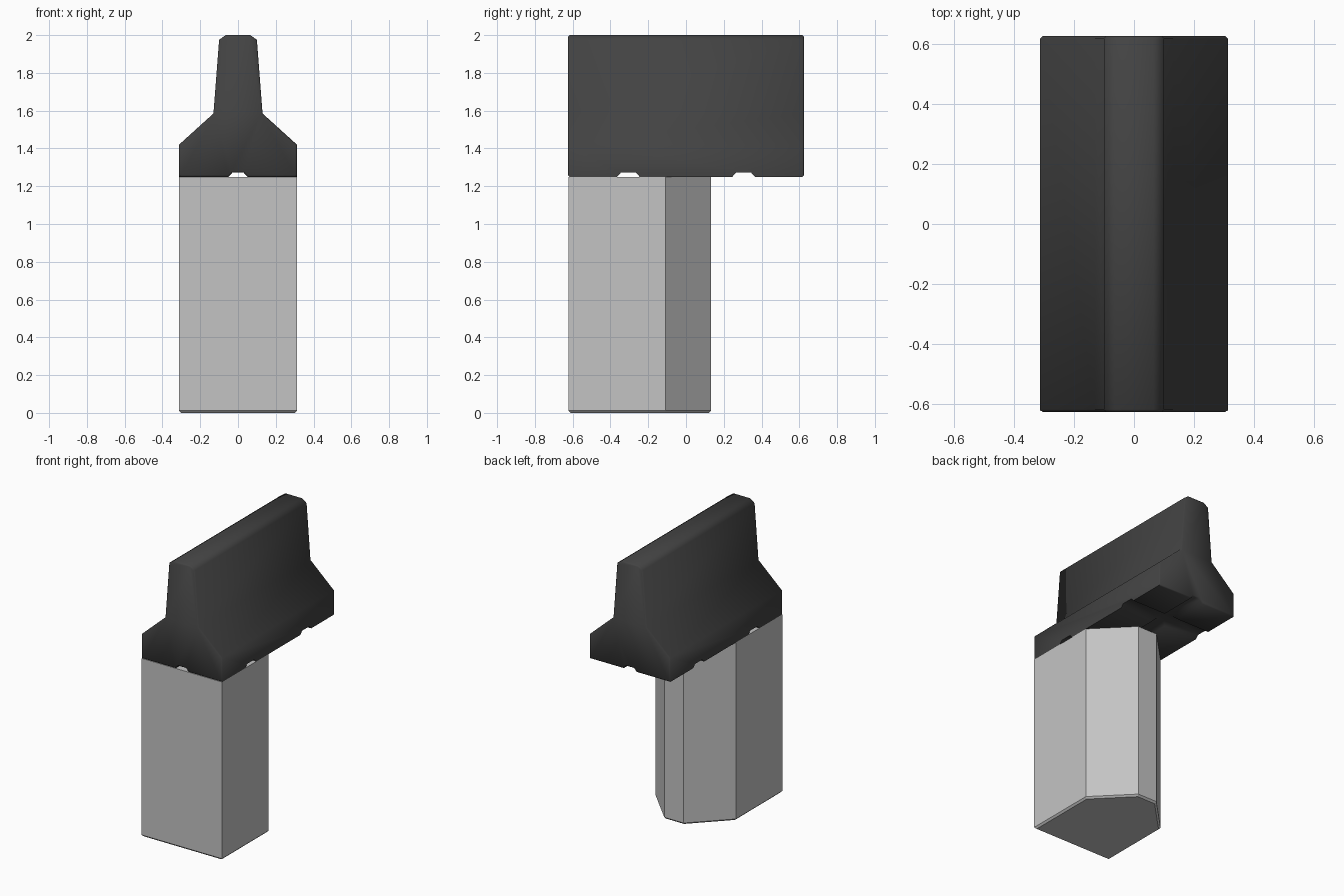
import bpy, bmesh, math
from mathutils import Vector

default = bpy.data.objects.get("Cube")
if default:
    bpy.data.objects.remove(default, do_unlink=True)


def material(name, level, metallic, roughness):
    m = bpy.data.materials.new(name)
    m.use_nodes = True
    colour = (level, level, level, 1)
    m.diffuse_color = colour
    m.metallic, m.roughness = metallic, roughness
    node = m.node_tree.nodes["Principled BSDF"]
    node.inputs["Base Color"].default_value = colour
    node.inputs["Metallic"].default_value = metallic
    node.inputs["Roughness"].default_value = roughness
    return m


def prism(name, outline, depth, mat=None, bevel_side=None, bevel=0.008):
    """Extrude an outline along depth, chamfering the rims picked by bevel_side."""
    bm = bmesh.new()
    face = bm.faces.new([bm.verts.new(p) for p in outline])
    ext = bmesh.ops.extrude_face_region(bm, geom=[face])
    moved = [v for v in ext["geom"] if isinstance(v, bmesh.types.BMVert)]
    bmesh.ops.translate(bm, verts=moved, vec=depth)
    bmesh.ops.recalc_face_normals(bm, faces=bm.faces)
    if bevel_side:
        rim = [e for e in bm.edges if all(bevel_side(v.co) for v in e.verts)
               and abs((e.verts[0].co - e.verts[1].co).dot(Vector(depth))) < 1e-6]
        bmesh.ops.bevel(bm, geom=rim, offset=bevel, segments=1, affect='EDGES')
    mesh = bpy.data.meshes.new(name)
    bm.to_mesh(mesh)
    bm.free()
    obj = bpy.data.objects.new(name, mesh)
    bpy.context.collection.objects.link(obj)
    if mat:
        mesh.materials.append(mat)
    return obj


dark = material("dark grey concrete", 0.055, 0.0, 0.6)
metal = material("light grey metal", 0.55, 1.0, 0.4)

# Barrier: mirrored profile with a drainage channel along the underside
half = [(0.03, 1.272), (0.05, 1.25), (0.312, 1.25), (0.312, 1.42),
        (0.13, 1.585), (0.1, 1.975), (0.065, 2.0)]
profile = half + [(-x, z) for x, z in reversed(half)]
barrier = prism("barrier", [(x, -0.625, z) for x, z in profile],
                (0, 1.25, 0), dark, lambda c: True)

# Cross channels cut through the underside
for i, y in enumerate((-0.305, 0.305)):
    section = [(-0.06, 1.25), (-0.075, 1.23), (0.075, 1.23), (0.06, 1.25), (0.04, 1.272), (-0.04, 1.272)]
    cutter = prism(f"channel_cutter_{i + 1}", [(-0.5, y + dy, z) for dy, z in section], (1, 0, 0))
    cutter.hide_render = True
    cutter.hide_set(True)
    cut = barrier.modifiers.new("channel", 'BOOLEAN')
    cut.operation, cut.solver, cut.object = 'DIFFERENCE', 'EXACT', cutter
    bpy.context.view_layer.objects.active = barrier
    bpy.ops.object.modifier_apply(modifier=cut.name)
    bpy.data.objects.remove(cutter, do_unlink=True)

bpy.ops.object.select_all(action='DESELECT')
barrier.select_set(True)
bpy.context.view_layer.objects.active = barrier
bpy.ops.object.shade_smooth_by_angle(angle=math.radians(50))

# Post: six-sided column with a tapered back and a chamfered foot
side = [(0.312, -0.622), (0.312, -0.108), (0.075, 0.133)]
foot = side + [(-x, y) for x, y in reversed(side)]
prism("post", [(x, y, 0) for x, y in foot], (0, 0, 1.25), metal,
      lambda c: c.z < 0.01, 0.012)
